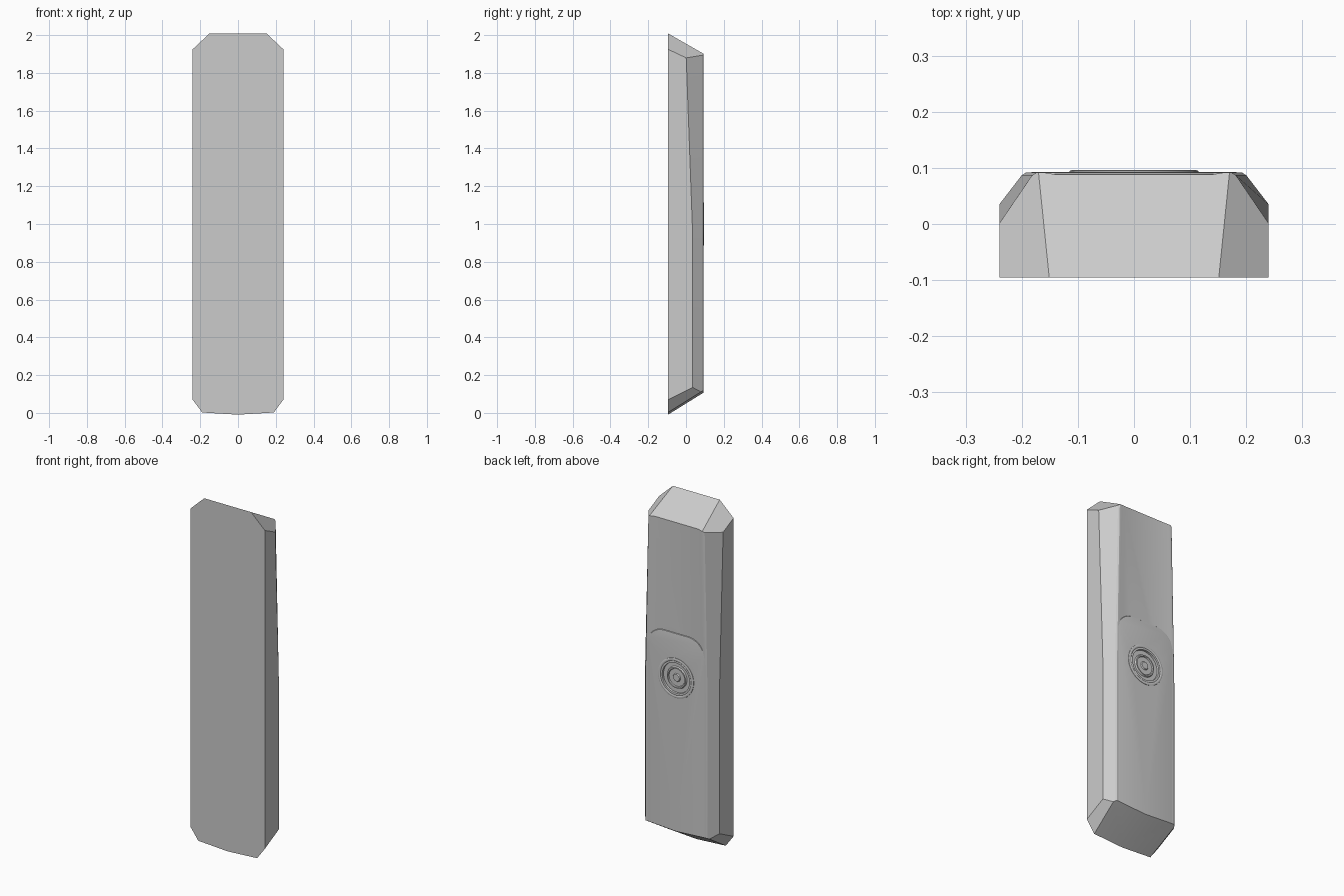
import bpy, bmesh, math
from mathutils import Vector

cube = bpy.data.objects.get("Cube")
if cube:
    bpy.data.objects.remove(cube)

grey = bpy.data.materials.new("light grey plastic")
grey.use_nodes = True
colour = (0.6, 0.6, 0.6, 1)
grey.diffuse_color = colour
grey.node_tree.nodes["Principled BSDF"].inputs["Base Color"].default_value = colour


def finish(bm, name):
    bmesh.ops.recalc_face_normals(bm, faces=bm.faces)
    mesh = bpy.data.meshes.new(name)
    bm.to_mesh(mesh)
    bm.free()
    ob = bpy.data.objects.new(name, mesh)
    bpy.context.collection.objects.link(ob)
    mesh.materials.append(grey)
    return ob


def smooth(ob, degrees=30):
    bpy.ops.object.select_all(action='DESELECT')
    ob.select_set(True)
    bpy.context.view_layer.objects.active = ob
    bpy.ops.object.shade_smooth_by_angle(angle=math.radians(degrees))


def cap_cut(bm, point, normal):
    """Slice off everything on the normal side and close the opening."""
    cut = bmesh.ops.bisect_plane(bm, geom=bm.verts[:] + bm.edges[:] + bm.faces[:], dist=1e-6,
                                 plane_co=point, plane_no=normal, clear_outer=True)
    edges = [e for e in cut["geom_cut"] if isinstance(e, bmesh.types.BMEdge)]
    bmesh.ops.holes_fill(bm, edges=[e for e in edges if e.is_boundary], sides=0)


def trim_ends(bm):
    # sloped ends, each with two diagonal corners
    cap_cut(bm, (0, -0.08, 2), Vector((0, 0.57, 1)))
    for s in (-1, 1):
        cap_cut(bm, (s * 0.24, -0.095, 1.925), Vector((s * 0.94, 0.474, 1)))
        cap_cut(bm, (s * 0.24, -0.095, 0.07), Vector((s * 1.35, 0.5, -1)))
        cap_cut(bm, (0, -0.08, 0), Vector((-s * -0.06, 0.62, -1)))


def loft(sections):
    bm = bmesh.new()
    rings = [[bm.verts.new(p) for p in sec] for sec in sections]
    n = len(rings[0])
    for a, b in zip(rings, rings[1:]):
        for i in range(n):
            j = (i + 1) % n
            bm.faces.new((a[i], a[j], b[j], b[i]))
    bm.faces.new(rings[0])
    bm.faces.new(rings[-1])
    return bm


# Body: chamfered cross-section whose back chamfer widens towards the top
def body_section(z, side_y, edge_x):
    half = [(0.24, -0.095), (0.24, side_y), (edge_x + 0.004, 0.087), (edge_x - 0.004, 0.092),
            (edge_x - 0.016, 0.092), (edge_x - 0.04, 0.088)]
    return [(x, y, z) for x, y in half] + [(-x, y, z) for x, y in reversed(half)]


bm = loft([body_section(-0.02, 0.035, 0.196), body_section(0.95, 0.035, 0.196),
           body_section(2.02, -0.004, 0.175)])
trim_ends(bm)
body = finish(bm, "body")

# Raised lower back panel with rounded upper corners
half_width, top, radius = 0.188, 1.26, 0.11
outline = [(half_width, -0.02)]
for i in range(13):
    a = i / 12 * math.pi / 2
    outline.append((half_width - radius + radius * math.cos(a), top - radius + radius * math.sin(a)))
outline += [(-x, z) for x, z in reversed(outline)]


def panel_section(y, inset):
    k = 1 - inset / half_width
    return [(x * k, y, z if z < 0 else z - inset) for x, z in outline]


bm = loft([panel_section(0.08, 0), panel_section(0.089, 0), panel_section(0.0915, 0.002),
           panel_section(0.0925, 0.007)])
trim_ends(bm)
panel = finish(bm, "back_panel")


# Round badge, turned about the y axis
def lathe(name, profile, steps=64):
    bm = bmesh.new()
    verts = [bm.verts.new((r, y, 0)) for r, y in profile]
    edges = [bm.edges.new(pair) for pair in zip(verts, verts[1:])]
    bmesh.ops.spin(bm, geom=verts + edges, cent=(0, 0, 0), axis=(0, 1, 0),
                   angle=math.tau, steps=steps)
    bmesh.ops.remove_doubles(bm, verts=bm.verts, dist=1e-5)
    ob = finish(bm, name)
    ob.location.z = 1.0
    return ob


# Shallow round pocket behind the badge
cutter = lathe("pocket_cutter", [(0, 0.078), (0.09, 0.078), (0.09, 0.12), (0, 0.12)])
cutter.hide_render = True
cutter.hide_set(True)
for ob in (body, panel):
    mod = ob.modifiers.new("pocket", 'BOOLEAN')
    mod.object = cutter
    mod.solver = 'EXACT'
    smooth(ob, 20)

smooth(lathe("badge_ring", [(0.117, 0.086), (0.115, 0.0945), (0.11, 0.0965), (0.103, 0.0965),
                            (0.099, 0.094), (0.094, 0.0955), (0.088, 0.094), (0.087, 0.076),
                            (0.117, 0.086)]), 40)
smooth(lathe("badge_disc", [(0, 0.09), (0.02, 0.09), (0.024, 0.084), (0.05, 0.084),
                            (0.053, 0.09), (0.06, 0.09), (0.064, 0.082), (0.088, 0.082)]), 40)
